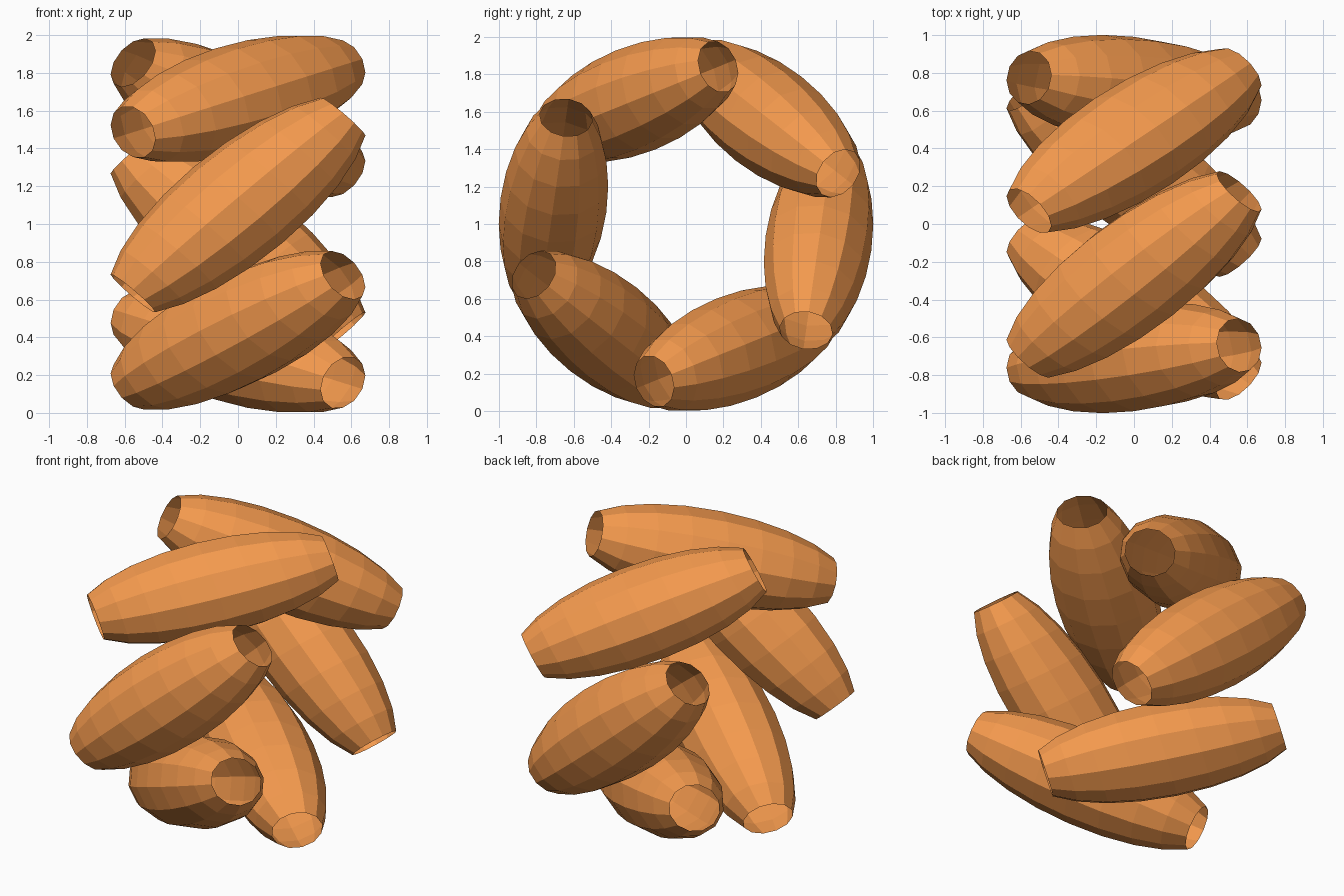
import bpy, bmesh, math
from mathutils import Matrix, Vector

if "Cube" in bpy.data.objects:
    bpy.data.objects.remove(bpy.data.objects["Cube"])

RING, BELLY, HALF_AXIS = 0.715, 0.285, 0.772   # ring radius, barrel radius, ellipsoid half length
STRETCH = 1.176                                # whole ring is stretched along x

mat = bpy.data.materials.new("orange")
mat.diffuse_color = (0.9, 0.32, 0.075, 1)
mat.use_nodes = True
mat.node_tree.nodes["Principled BSDF"].inputs["Base Color"].default_value = mat.diffuse_color


def barrel(name, angle):
    # open-ended barrel: ellipsoid with both poles cut off
    bm = bmesh.new()
    bmesh.ops.create_uvsphere(bm, u_segments=12, v_segments=12, radius=1)
    cut = math.sin(math.radians(60)) + 0.01
    bmesh.ops.delete(bm, geom=[v for v in bm.verts if abs(v.co.z) > cut], context='VERTS')

    # lean the barrel 45 degrees between the ring axis and the ring tangent
    radial = Vector((0, math.cos(angle), math.sin(angle)))
    tangent = Vector((0, -math.sin(angle), math.cos(angle)))
    axis = (Vector((1, 0, 0)) - tangent).normalized()
    side = axis.cross(radial)
    frame = Matrix((radial * BELLY, side * BELLY, axis * HALF_AXIS)).transposed()
    for v in bm.verts:
        p = frame @ v.co + radial * RING
        v.co = (p.x * STRETCH, p.y, p.z + 1)
    bmesh.ops.recalc_face_normals(bm, faces=bm.faces)

    me = bpy.data.meshes.new(name)
    bm.to_mesh(me)
    bm.free()
    me.materials.append(mat)
    bpy.context.collection.objects.link(bpy.data.objects.new(name, me))


# six barrels around the x axis
for i in range(6):
    barrel(f"barrel_{i + 1}", math.radians(171.9 + 60 * i))
